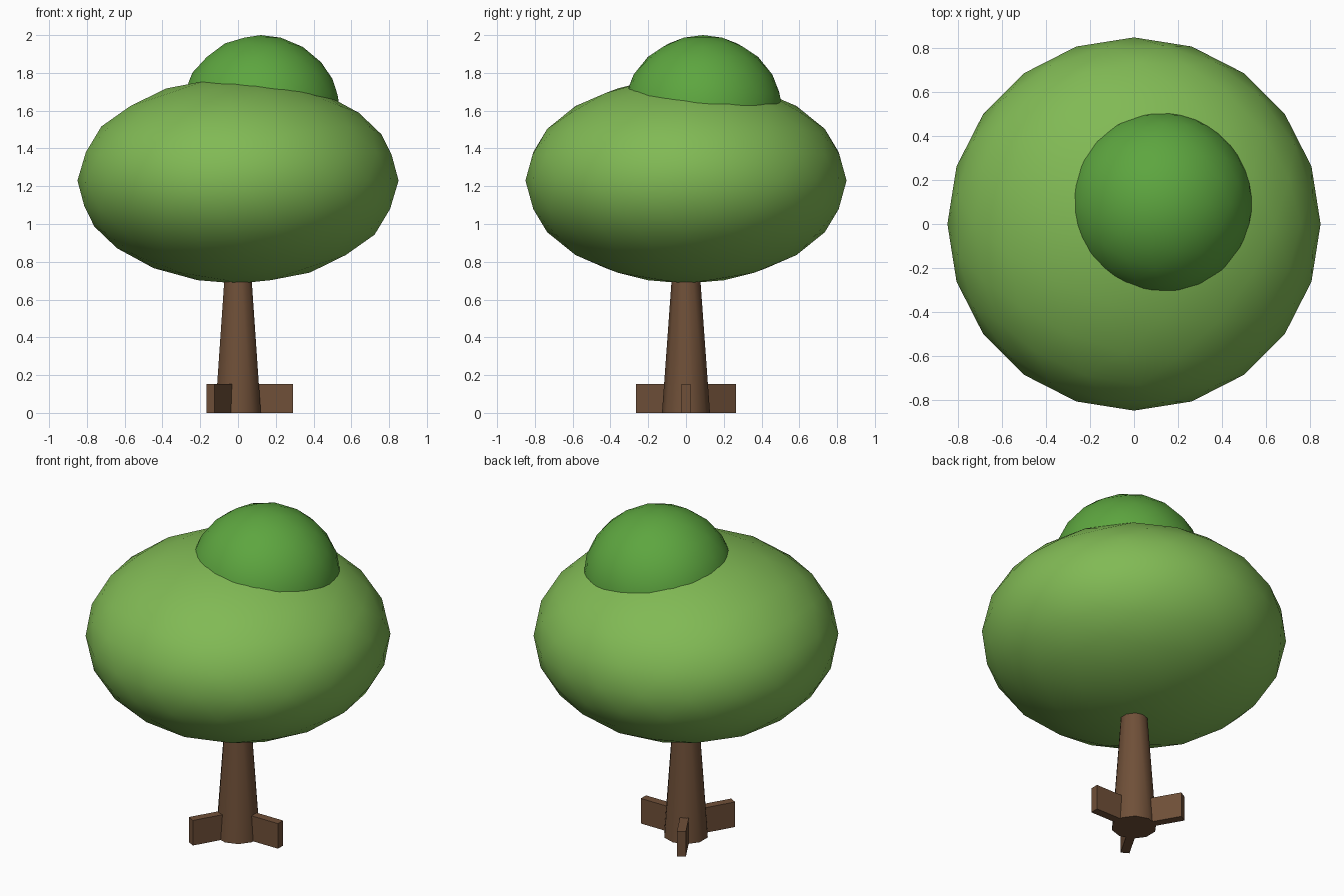
import bpy
from math import cos, sin, radians

if "Cube" in bpy.data.objects:
    bpy.data.objects.remove(bpy.data.objects["Cube"])


def material(name, rgb):
    mat = bpy.data.materials.new(name)
    mat.diffuse_color = (*rgb, 1)
    mat.use_nodes = True
    mat.node_tree.nodes["Principled BSDF"].inputs["Base Color"].default_value = mat.diffuse_color
    return mat


def finish(name, mat, smooth=None):
    ob = bpy.context.object
    ob.name = name
    ob.data.materials.append(mat)
    bpy.ops.object.transform_apply(location=False, rotation=False, scale=True)
    if smooth:
        bpy.ops.object.shade_smooth_by_angle(angle=radians(smooth))
    return ob


bark = material("bark", (0.16, 0.08, 0.04))
light_leaf = material("light_leaf", (0.22, 0.49, 0.09))
dark_leaf = material("dark_leaf", (0.11, 0.38, 0.05))

# Tapered ten-sided trunk, running up into the crown
bpy.ops.mesh.primitive_cone_add(vertices=10, radius1=0.127, radius2=0.062,
                                depth=0.9, location=(0, 0, 0.45))
finish("trunk", bark, 40)

# Three flat buttress roots, evenly spaced
INNER, OUTER, THICK, HIGH = 0.09, 0.29, 0.05, 0.154
for i in range(3):
    a = radians(120 * i)
    mid = (INNER + OUTER) / 2
    bpy.ops.mesh.primitive_cube_add(size=1, location=(mid * cos(a), mid * sin(a), HIGH / 2),
                                    rotation=(0, 0, a))
    bpy.context.object.scale = (OUTER - INNER, THICK, HIGH)
    finish(f"root_{i + 1}", bark)

# Foliage: wide squashed crown and a smaller off-centre tuft
for name, loc, scale, mat in (
    ("main_crown", (0, 0, 1.23), (0.85, 0.85, 0.545), light_leaf),
    ("top_tuft", (0.12, 0.09, 1.58), (0.425, 0.425, 0.42), dark_leaf),
):
    bpy.ops.mesh.primitive_ico_sphere_add(subdivisions=3, radius=1, location=loc)
    bpy.context.object.scale = scale
    finish(name, mat, 40)
